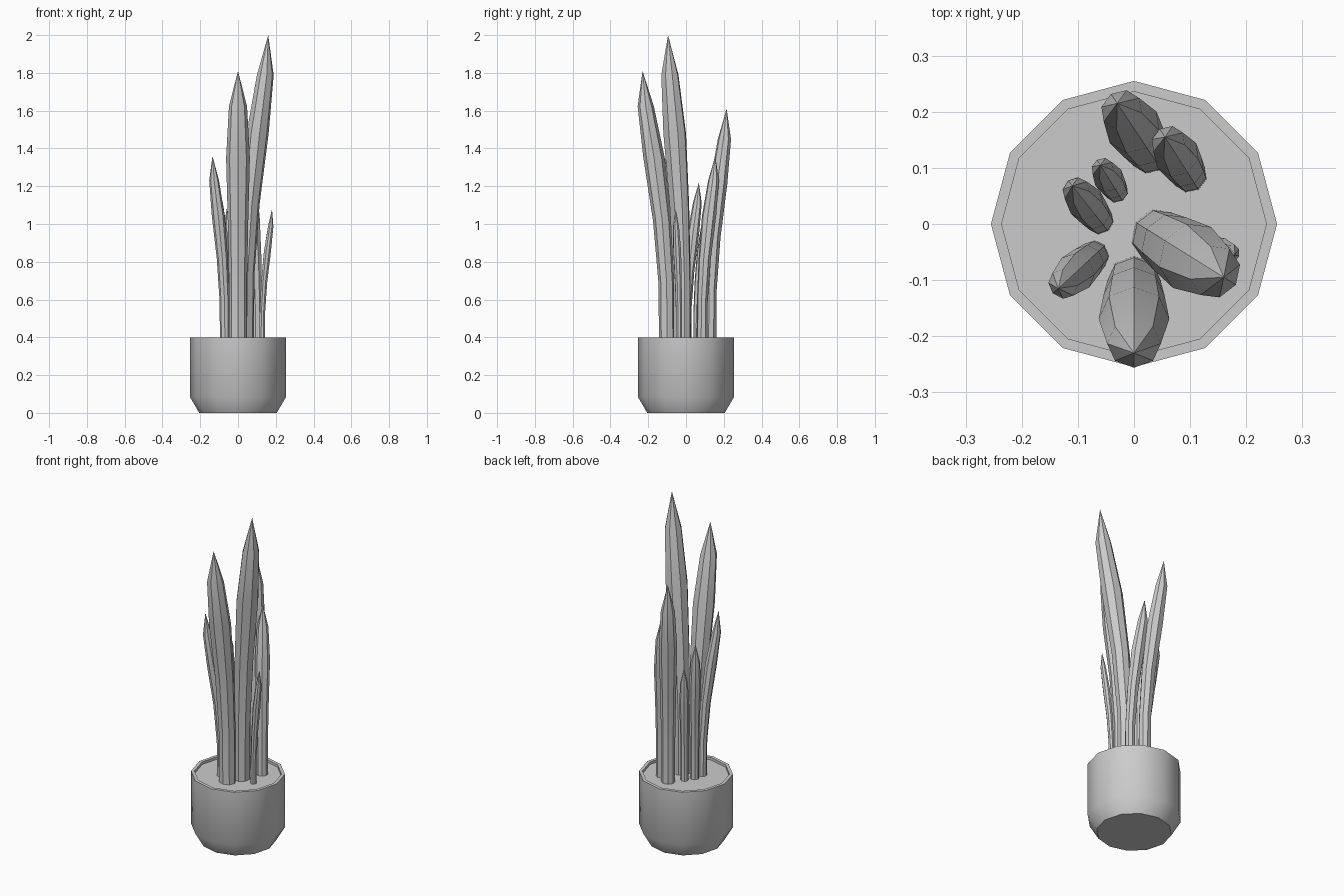
import bpy, bmesh, math
from mathutils import Vector

if "Cube" in bpy.data.objects:
    bpy.data.objects.remove(bpy.data.objects["Cube"])


def make_object(name, bm, smooth_angle):
    bmesh.ops.recalc_face_normals(bm, faces=bm.faces)
    mesh = bpy.data.meshes.new(name)
    bm.to_mesh(mesh)
    bm.free()
    ob = bpy.data.objects.new(name, mesh)
    bpy.context.collection.objects.link(ob)
    bpy.ops.object.select_all(action='DESELECT')
    ob.select_set(True)
    bpy.context.view_layer.objects.active = ob
    bpy.ops.object.shade_smooth_by_angle(angle=math.radians(smooth_angle))
    return ob


def bridge(bm, a, b):
    n = len(a)
    for i in range(n):
        bm.faces.new((a[i], a[(i + 1) % n], b[(i + 1) % n], b[i]))


def lathe(name, profile, sides=12):
    """Closed turned solid: profile of (radius, z), capped at both ends."""
    bm = bmesh.new()
    rings = [[bm.verts.new((r * math.cos(2 * math.pi * i / sides),
                            r * math.sin(2 * math.pi * i / sides), z))
              for i in range(sides)] for r, z in profile]
    for a, b in zip(rings, rings[1:]):
        bridge(bm, a, b)
    bm.faces.new(rings[0])
    bm.faces.new(rings[-1])
    return make_object(name, bm, 35)


# leaf stations: height fraction, lean fraction, width fraction
STATIONS = [(0, 0, .76), (.22, .02, .76), (.45, .2, .86),
            (.68, .53, 1.0), (.87, .87, .76)]


def leaf(name, base, tip, half_width):
    """Eight-sided blade that rises straight, leans outward and ends in a point."""
    bm = bmesh.new()
    z0 = 0.37
    lean = Vector((tip[0] - base[0], tip[1] - base[1], 0))
    out = lean.normalized()
    side = Vector((-out.y, out.x, 0))
    rings = []
    for h, l, w in STATIONS:
        centre = Vector((base[0], base[1], z0 + (tip[2] - z0) * h)) + lean * l
        ring = []
        for i in range(8):
            a = math.pi * i / 4
            ring.append(bm.verts.new(centre + out * (math.cos(a) * w * half_width * .9)
                                     + side * (math.sin(a) * w * half_width)))
        rings.append(ring)
    for a, b in zip(rings, rings[1:]):
        bridge(bm, a, b)
    point = bm.verts.new(tip)
    for i in range(8):
        bm.faces.new((rings[-1][i], rings[-1][(i + 1) % 8], point))
    bm.faces.new(rings[0])
    return make_object(name, bm, 30)


# pot with chamfered foot, thin rim and recessed soil
lathe("pot", [(.205, 0), (.255, .085), (.255, .4), (.236, .4), (.236, .37)])
lathe("soil", [(.234, .365), (.236, .385)])

# leaves: base (x, y), tip (x, y, z), half width
LEAVES = [
    ((.04, -.02), (.16, -.095, 2.0), .064),
    ((0, -.10), (0, -.23, 1.81), .063),
    ((.03, .125), (-.03, .215, 1.61), .050),
    ((.10, .085), (.055, .155, 1.36), .041),
    ((-.07, -.055), (-.135, -.115, 1.36), .036),
    ((-.06, .005), (-.11, .068, 1.22), .033),
    ((-.03, .057), (-.06, .105, 1.08), .027),
    ((.128, -.037), (.18, -.055, 1.08), .022),
]
for n, (b, t, w) in enumerate(LEAVES, 1):
    leaf(f"leaf_{n}", b, t, w)
